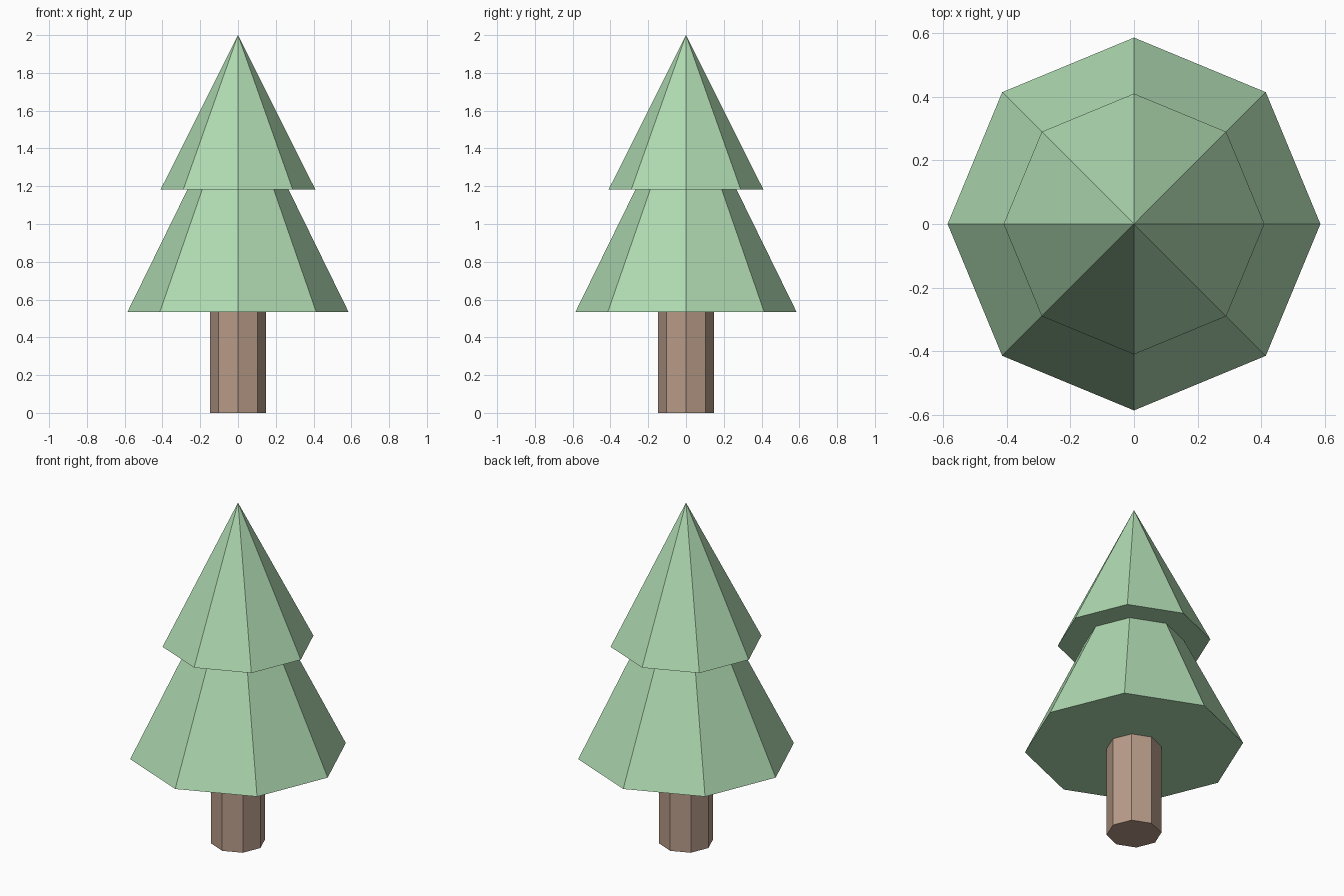
import bpy

if "Cube" in bpy.data.objects:
    bpy.data.objects.remove(bpy.data.objects["Cube"])

SIDES = 8


def material(name, rgb):
    mat = bpy.data.materials.new(name)
    mat.diffuse_color = (*rgb, 1.0)
    mat.use_nodes = True
    mat.node_tree.nodes["Principled BSDF"].inputs["Base Color"].default_value = mat.diffuse_color
    return mat


def tapered_part(name, z0, z1, r0, r1, mat):
    """Flat-faced octagonal cone or frustum with corners on the axes."""
    bpy.ops.mesh.primitive_cone_add(
        vertices=SIDES, radius1=r0, radius2=r1, depth=z1 - z0,
        location=(0, 0, (z0 + z1) / 2))
    obj = bpy.context.object
    obj.name = name
    obj.data.materials.append(mat)
    return obj


bark = material("bark", (0.48, 0.33, 0.25))
needles = material("needles", (0.43, 0.70, 0.44))

# Trunk, tucked just into the lower foliage
tapered_part("trunk", 0.0, 0.54, 0.147, 0.147, bark)

# Lower foliage tier, its narrow end tucked just into the upper tier
tapered_part("lower_foliage", 0.533, 1.19, 0.586, 0.264, needles)

# Upper foliage tier, running to a point
tapered_part("upper_foliage", 1.182, 2.0, 0.41, 0.0, needles)
